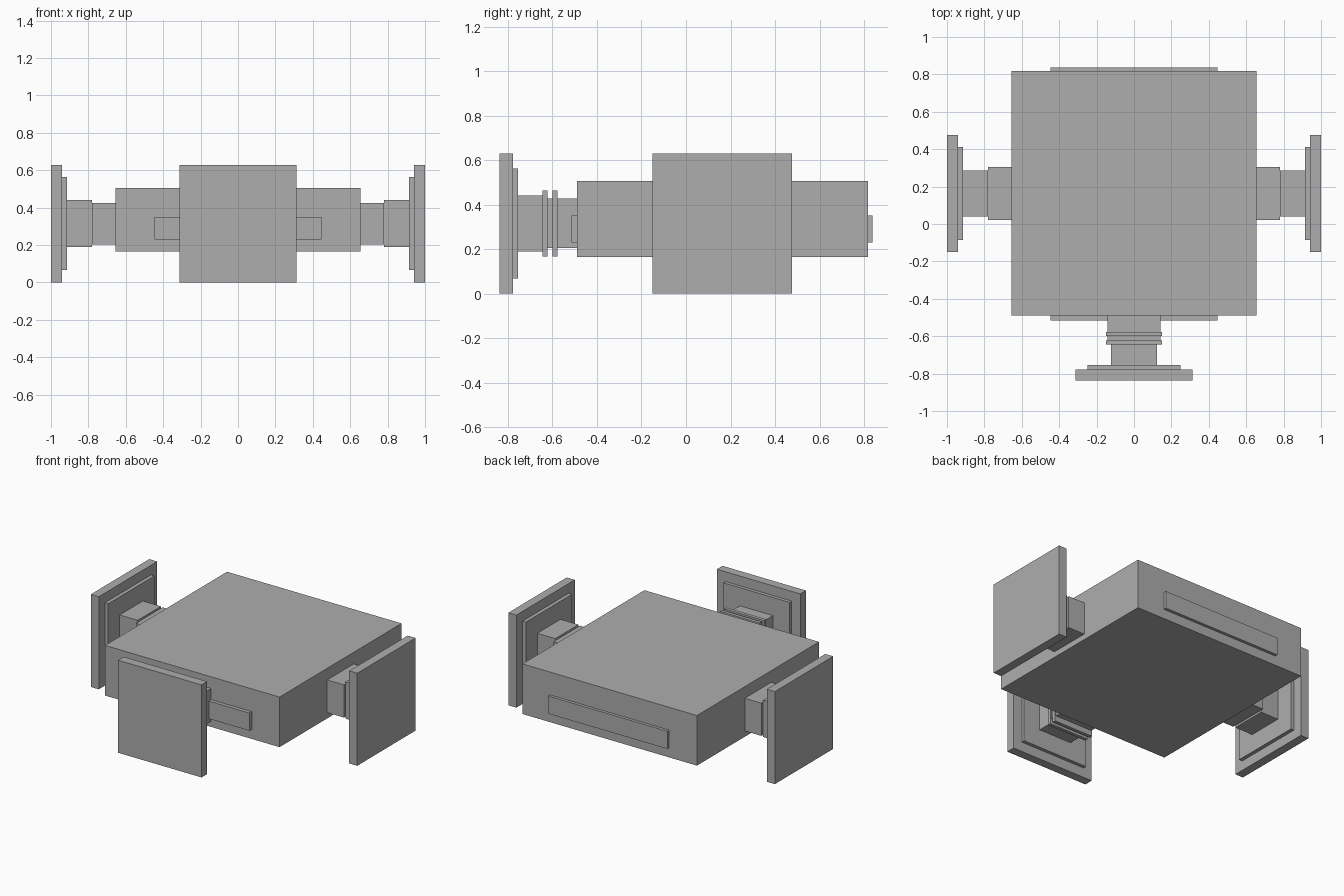
import bpy

if "Cube" in bpy.data.objects:
    bpy.data.objects.remove(bpy.data.objects["Cube"])

grey = bpy.data.materials.new("plain grey")
grey.diffuse_color = (0.42, 0.42, 0.42, 1)
grey.use_nodes = True
grey.node_tree.nodes["Principled BSDF"].inputs["Base Color"].default_value = grey.diffuse_color

CY = 0.163   # centre of the body in y
CZ = 0.315   # centre height of every part


def box(name, x0, x1, y0, y1, z0, z1):
    bpy.ops.mesh.primitive_cube_add(size=1, location=((x0 + x1) / 2, (y0 + y1) / 2, (z0 + z1) / 2))
    ob = bpy.context.object
    ob.name = name
    ob.scale = (x1 - x0, y1 - y0, z1 - z0)
    bpy.ops.object.transform_apply(location=False, rotation=False, scale=True)
    ob.data.materials.append(grey)
    return ob


# central block
box("body", -0.655, 0.655, -0.49, 0.818, 0.165, 0.505)

# raised strips on the front and back faces
box("front_strip", -0.447, 0.447, -0.515, -0.47, 0.23, 0.35)
box("back_strip", -0.447, 0.447, 0.80, 0.838, 0.23, 0.35)

# arm sections: name, start, end (distance from body face), half width, half height
neck = ("neck", -0.02, 0.155, 0.142, 0.111)
sections = [
    ("shaft", 0.125, 0.262, 0.124, 0.125),
    ("backing_plate", 0.260, 0.287, 0.248, 0.248),
    ("end_plate", 0.285, 0.345, 0.313, 0.314),
]

# left and right arms
for side, s in (("left", -1), ("right", 1)):
    for name, a, b, w, h in [("neck", -0.02, 0.125, 0.142, 0.111)] + sections:
        xs = sorted((s * (0.655 + a), s * (0.655 + b)))
        box(side + "_" + name, *xs, CY - w, CY + w, CZ - h, CZ + h)

# front arm with two collars
front = [neck,
         ("collar_inner", 0.087, 0.110, 0.149, 0.149),
         ("collar_outer", 0.132, 0.155, 0.149, 0.149),
         ("shaft", 0.155, 0.267, 0.124, 0.125),
         ("backing_plate", 0.265, 0.290, 0.248, 0.248),
         ("end_plate", 0.288, 0.348, 0.313, 0.314)]
for name, a, b, w, h in front:
    box("front_" + name, -w, w, -0.49 - b, -0.49 - a, CZ - h, CZ + h)
